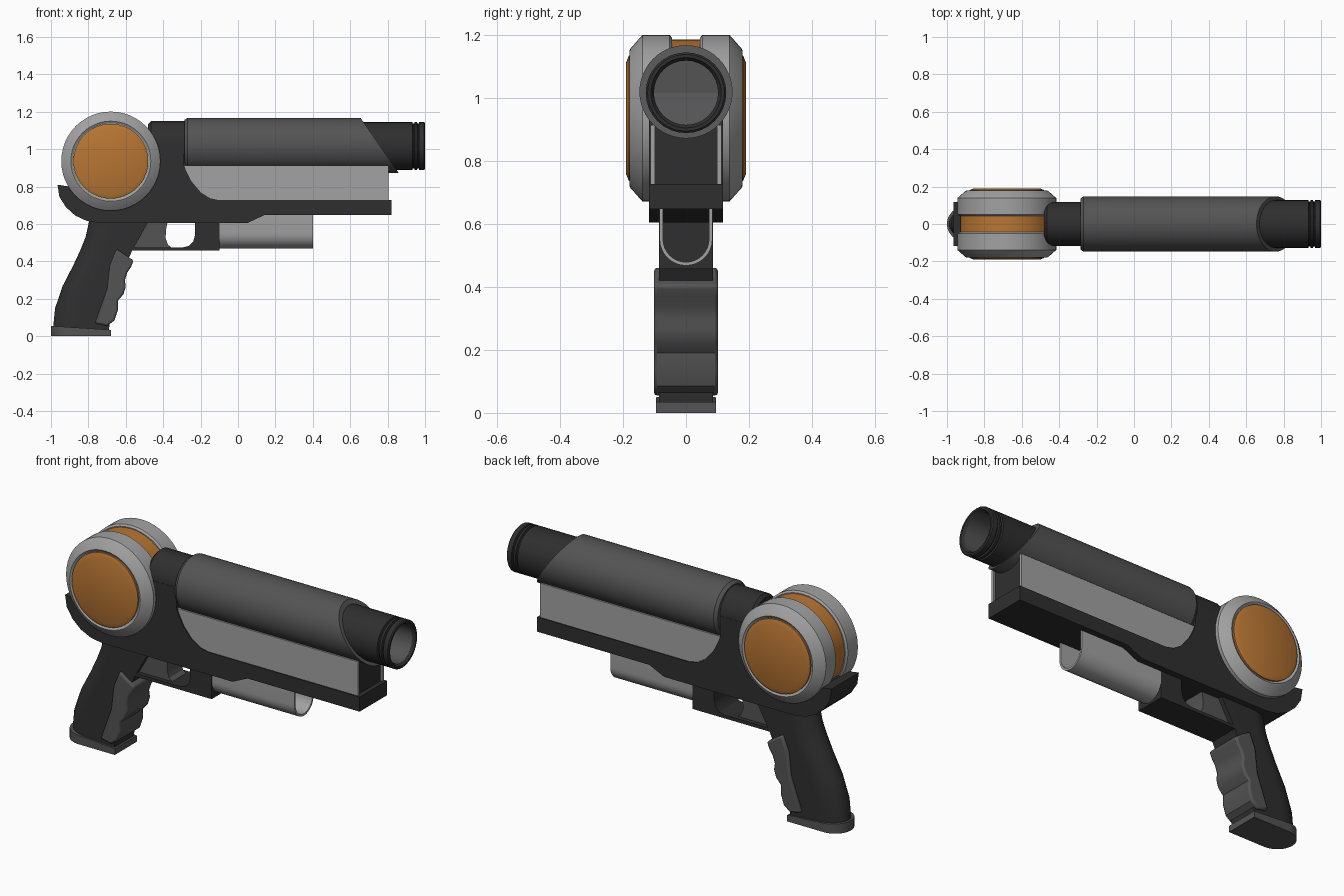
import bpy, bmesh
from math import sin, cos, pi, radians
from mathutils import Vector

if "Cube" in bpy.data.objects:
    bpy.data.objects.remove(bpy.data.objects["Cube"])


def material(name, rgb):
    m = bpy.data.materials.new(name)
    m.use_nodes = True
    m.diffuse_color = (*rgb, 1)
    m.node_tree.nodes["Principled BSDF"].inputs["Base Color"].default_value = (*rgb, 1)
    return m


CHARCOAL = material("charcoal", (0.028, 0.028, 0.028))
GREY = material("dark_grey", (0.088, 0.088, 0.088))
LIGHT = material("light_grey", (0.36, 0.36, 0.36))
ORANGE = material("orange", (0.48, 0.18, 0.034))


def finish(name, bm, mats, bevel=0):
    bmesh.ops.recalc_face_normals(bm, faces=bm.faces)
    mesh = bpy.data.meshes.new(name)
    bm.to_mesh(mesh)
    bm.free()
    for m in mats:
        mesh.materials.append(m)
    mesh.shade_smooth()
    mesh.set_sharp_from_angle(angle=radians(30))
    obj = bpy.data.objects.new(name, mesh)
    bpy.context.collection.objects.link(obj)
    if bevel:
        mod = obj.modifiers.new("soft_edges", 'BEVEL')
        mod.width = bevel
        mod.segments = 2
        mod.limit_method = 'ANGLE'
        mod.angle_limit = radians(50)
    return obj


def loft(rings):
    """Skin a list of equal-length rings and cap both ends."""
    bm = bmesh.new()
    rows = [[bm.verts.new(p) for p in ring] for ring in rings]
    n = len(rows[0])
    for a, b in zip(rows, rows[1:]):
        for i in range(n):
            j = (i + 1) % n
            bm.faces.new((a[i], a[j], b[j], b[i]))
    bm.faces.new(rows[0])
    bm.faces.new(rows[-1])
    return bm


def plate(name, outline, y0, y1, mat, bevel=0):
    """Extrude an x-z outline sideways."""
    rings = [[(x, y, z) for x, z in outline] for y in (y0, y1)]
    return finish(name, loft(rings), [mat], bevel)


def box(x0, x1, z0, z1):
    return [(x0, z0), (x1, z0), (x1, z1), (x0, z1)]


def lathe_x(profile, z, sides, squash=1):
    """Turn (x, radius) pairs around a lengthwise axis."""
    ang = [2 * pi * i / sides for i in range(sides)]
    return loft([[(x, r * squash * cos(a), z + r * sin(a)) for a in ang] for x, r in profile])


def lathe_y(name, profile, mat, sides=48):
    """Turn (y, radius) pairs around the drum axis."""
    ang = [2 * pi * i / sides for i in range(sides)]
    rings = [[(-0.68 + r * cos(a), y, 0.936 + r * sin(a)) for a in ang] for y, r in profile]
    return finish(name, loft(rings), [mat])


# Drum: orange core, two grey discs, two orange caps
lathe_y("drum_core", [(-0.06, 0.25), (0.06, 0.25)], ORANGE)
for side, s in (("left", 1), ("right", -1)):
    disc = [(0.044, 0.255), (0.052, 0.265), (0.138, 0.265), (0.176, 0.222),
            (0.18, 0.214), (0.172, 0.202)]
    lathe_y(side + "_drum_disc", [(s * y, r) for y, r in disc], LIGHT)
    cap = [(0.16, 0.2), (0.181, 0.2), (0.19, 0.178)]
    lathe_y(side + "_drum_cap", [(s * y, r) for y, r in cap], ORANGE)

# Main body: tail hook, curved belly, rail and the riser behind the housing
body = [(-0.965, 0.81), (-0.955, 0.745), (-0.92, 0.69), (-0.87, 0.645), (-0.81, 0.617),
        (-0.74, 0.605), (0.05, 0.605), (0.14, 0.647), (0.82, 0.647), (0.82, 0.727),
        (-0.1, 0.727), (-0.15, 0.738), (-0.2, 0.77), (-0.25, 0.83), (-0.28, 0.89),
        (-0.29, 0.92), (-0.29, 1.03), (-0.48, 1.03), (-0.48, 0.85), (-0.84, 0.85),
        (-0.9, 0.8)]
plate("body", body, -0.118, 0.118, CHARCOAL)
finish("body_neck", lathe_x([(-0.48, 0.115), (-0.465, 0.13), (-0.28, 0.13)], 1.02, 40, 0.905),
       [CHARCOAL])
plate("core_block", box(-0.3, 0.795, 0.68, 0.95), -0.1, 0.1, CHARCOAL)
for side, s in (("left", 1), ("right", -1)):
    plate(side + "_side_panel", box(-0.3, 0.805, 0.7, 0.914), s * 0.098, s * 0.112, LIGHT)

# Barrel housing with a slanted front end
bm = lathe_x([(-0.287, 0.136), (-0.27, 0.148), (0.95, 0.148)], 1.02, 48)
top, low = Vector((0.655, 0, 1.168)), Vector((0.86, 0, 0.872))
slope = low - top
normal = Vector((-slope.z, 0, slope.x))
cut = bmesh.ops.bisect_plane(bm, geom=bm.verts[:] + bm.edges[:] + bm.faces[:],
                             plane_co=top, plane_no=normal, clear_outer=True)
rim = [e for e in cut["geom_cut"] if isinstance(e, bmesh.types.BMEdge)]
bmesh.ops.contextual_create(bm, geom=rim)
finish("barrel_housing", bm, [GREY])

# Hollow barrel with muzzle grooves
barrel = [(0.6, 0.128), (0.932, 0.128), (0.935, 0.119), (0.942, 0.119), (0.945, 0.128),
          (0.957, 0.128), (0.96, 0.119), (0.966, 0.119), (0.969, 0.128), (0.995, 0.128),
          (1.0, 0.122), (1.0, 0.112), (0.985, 0.102), (0.76, 0.102)]
bm = lathe_x(barrel, 1.017, 32)
for f in bm.faces:
    c = f.calc_center_median()
    if 0.7 < c.x < 0.99 and Vector((c.y, c.z - 1.017)).length < 0.105:
        f.material_index = 1
finish("barrel", bm, [CHARCOAL, GREY])

# Open U-shaped tube under the rail
def u_shape(r):
    arc = [(r * cos(a), 0.552 + r * sin(a)) for a in [-pi * i / 16 for i in range(17)]]
    return [(r, 0.655)] + arc + [(-r, 0.655)]

section = u_shape(0.084) + u_shape(0.073)[::-1]
finish("lower_tube", loft([[(x, y, z) for y, z in section] for x in (-0.12, 0.4)]), [LIGHT])

# Trigger guard and trigger
guard = [(-0.58, 0.457), (-0.1, 0.457), (-0.1, 0.62), (-0.23, 0.62), (-0.23, 0.54),
         (-0.24, 0.505), (-0.262, 0.483), (-0.295, 0.475), (-0.58, 0.475)]
plate("trigger_guard", guard, -0.085, 0.085, CHARCOAL)
trigger = [(-0.6, 0.47), (-0.35, 0.47), (-0.375, 0.49), (-0.387, 0.525), (-0.385, 0.57),
           (-0.375, 0.62), (-0.5, 0.62)]
plate("trigger", trigger, -0.06, 0.06, GREY)


# Grip and base: flat front, rounded back
def rounded_back(z, back, front, half, depth):
    arc = [pi / 2 + pi * i / 16 for i in range(17)]
    pts = [(back + depth + depth * cos(a), half * sin(a), z) for a in arc]
    return pts + [(front, -half, z), (front, half, z)]

rows = [(0.62, -0.795, -0.475), (0.53, -0.815, -0.525), (0.46, -0.843, -0.565),
        (0.38, -0.88, -0.6), (0.27, -0.937, -0.65), (0.15, -0.978, -0.68), (0.03, -0.99, -0.69)]
finish("grip", loft([rounded_back(z, b, f, 0.085, 0.12) for z, b, f in rows]), [CHARCOAL])
base = [rounded_back(0, -1, -0.68, 0.095, 0.1), rounded_back(0.045, -1, -0.68, 0.095, 0.1)]
base[1] = [(x, y, 0.055 - 0.065 * (x + 1)) for x, y, z in base[1]]
finish("grip_base", loft(base), [GREY])

# Finger pad with wavy front
pad = [(-0.65, 0.465), (-0.685, 0.38), (-0.7, 0.25), (-0.765, 0.07), (-0.7, 0.055),
       (-0.66, 0.085), (-0.642, 0.14), (-0.642, 0.19), (-0.612, 0.225), (-0.6, 0.265),
       (-0.605, 0.3), (-0.592, 0.34), (-0.572, 0.37), (-0.558, 0.405)]
plate("finger_pad", pad, -0.102, 0.102, GREY, 0.01)
